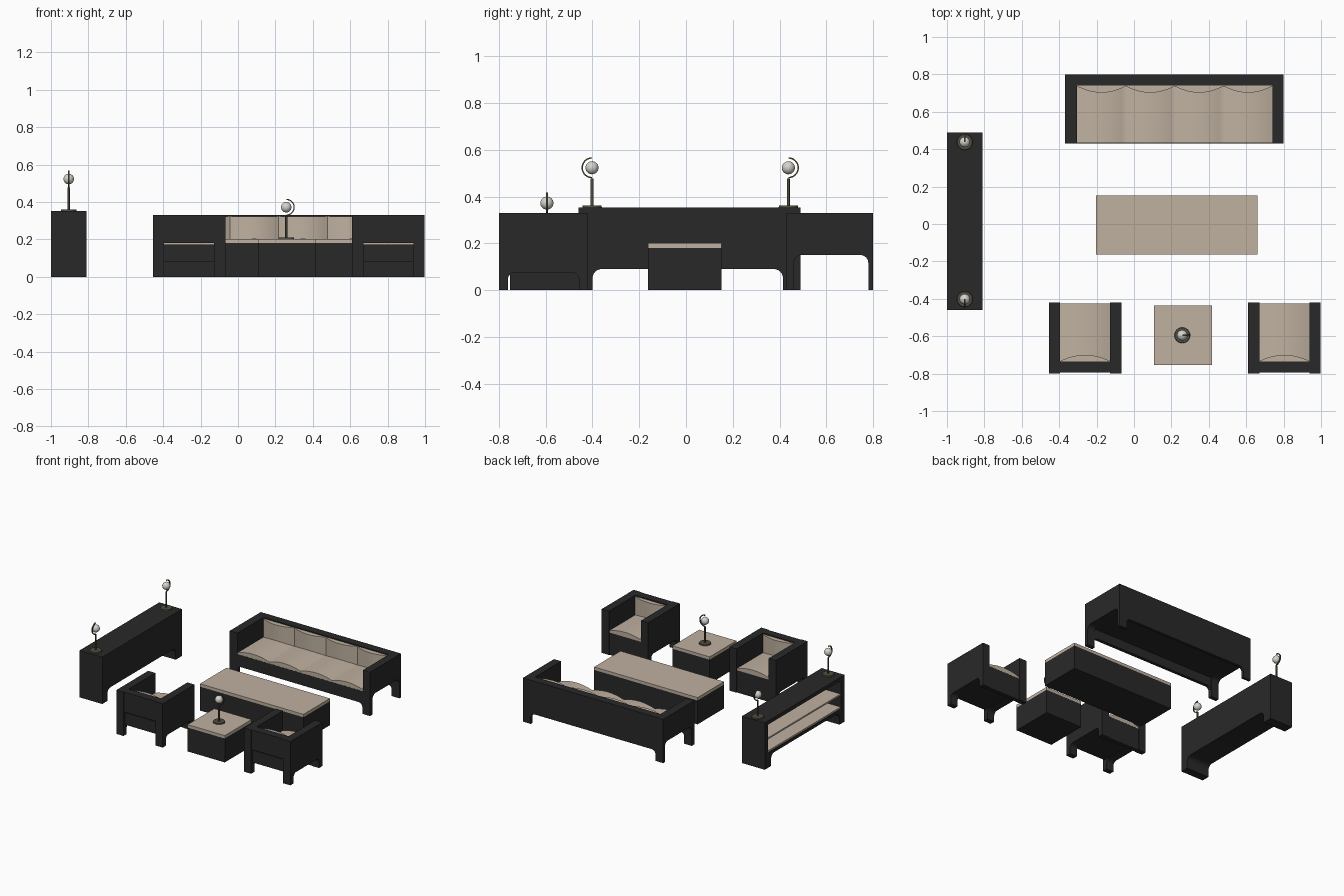
import bpy, bmesh, math
from mathutils import Vector

if "Cube" in bpy.data.objects:
    bpy.data.objects.remove(bpy.data.objects["Cube"])


def material(name, rgb):
    m = bpy.data.materials.new(name)
    m.diffuse_color = (*rgb, 1)
    m.use_nodes = True
    m.node_tree.nodes["Principled BSDF"].inputs["Base Color"].default_value = m.diffuse_color
    return m


DARK = material("charcoal", (0.022, 0.022, 0.022))
BEIGE = material("beige", (0.52, 0.44, 0.35))
METAL = material("bronze", (0.085, 0.075, 0.05))
GLASS = material("pale_glass", (0.66, 0.65, 0.6))


def finish(bm, name, mat, smooth=False):
    bmesh.ops.recalc_face_normals(bm, faces=bm.faces)
    me = bpy.data.meshes.new(name)
    bm.to_mesh(me)
    bm.free()
    me.materials.append(mat)
    ob = bpy.data.objects.new(name, me)
    bpy.context.collection.objects.link(ob)
    if smooth:
        bpy.ops.object.select_all(action='DESELECT')
        ob.select_set(True)
        bpy.context.view_layer.objects.active = ob
        bpy.ops.object.shade_smooth_by_angle(angle=math.radians(35))
    return ob


def prism(name, pts, axis, a, b, mat, smooth=True):
    """Extrude a 2D outline along an axis from a to b."""
    place = {'x': lambda u, v, w: (w, u, v),
             'y': lambda u, v, w: (u, w, v),
             'z': lambda u, v, w: (u, v, w)}[axis]
    bm = bmesh.new()
    face = bm.faces.new([bm.verts.new(place(u, v, a)) for u, v in pts])
    ext = bmesh.ops.extrude_face_region(bm, geom=[face])
    move = Vector(place(0, 0, b - a))
    bmesh.ops.translate(bm, vec=move,
                        verts=[g for g in ext['geom'] if isinstance(g, bmesh.types.BMVert)])
    return finish(bm, name, mat, smooth)


def box(name, x0, x1, y0, y1, z0, z1, mat):
    return prism(name, [(x0, y0), (x1, y0), (x1, y1), (x0, y1)], 'z', z0, z1, mat, False)


def arch(u0, u1, top, leg0, leg1, rise, r):
    """Outline of a panel standing on two legs, with rounded inner corners."""
    pts = [(u0, 0), (u0 + leg0, 0)]
    for cx, start in ((u0 + leg0 + r, 180), (u1 - leg1 - r, 90)):
        for i in range(7):
            t = math.radians(start - 15 * i)
            pts.append((cx + r * math.cos(t), rise - r + r * math.sin(t)))
    return pts + [(u1 - leg1, 0), (u1, 0), (u1, top), (u0, top)]


def scallop(u0, u1, n, flat, edge, bulge):
    """Outline with one straight side and n soft bulges on the other."""
    pts, k = [(u0, flat), (u1, flat)], 12
    for i in range(n * k, -1, -1):
        t = i / k
        pts.append((u0 + (u1 - u0) * t / n, edge + bulge * (1 - (2 * (t % 1) - 1) ** 2)))
    return pts


# Sofa, facing the front
prism("sofa_back", arch(-0.37, 0.80, 0.33, 0.065, 0.065, 0.08, 0.03), 'y', 0.78, 0.80, DARK)
box("sofa_back_padding", -0.305, 0.74, 0.74, 0.78, 0.15, 0.33, DARK)
for x0, x1 in ((-0.37, -0.305), (0.74, 0.80)):
    prism("sofa_arm", arch(0.43, 0.80, 0.33, 0.03, 0.02, 0.15, 0.035), 'x', x0, x1, DARK)
prism("sofa_front", arch(-0.37, 0.80, 0.17, 0.065, 0.065, 0.08, 0.03), 'y', 0.431, 0.455, DARK)
box("sofa_base", -0.305, 0.74, 0.455, 0.78, 0.15, 0.17, DARK)
prism("sofa_seat_cushions", scallop(-0.305, 0.74, 4, 0.165, 0.182, 0.022), 'y', 0.432, 0.74, BEIGE)
prism("sofa_back_cushions", scallop(-0.305, 0.74, 4, 0.742, 0.737, -0.035), 'z', 0.18, 0.322, BEIGE)

# Two armchairs, facing the sofa
for x0 in (-0.455, 0.61):
    x1 = x0 + 0.387
    i0, i1 = x0 + 0.06, x1 - 0.06
    for a, b in ((x0, i0), (i1, x1)):
        prism("chair_arm", arch(-0.80, -0.42, 0.33, 0.038, 0.038, 0.075, 0.03), 'x', a, b, DARK)
    box("chair_back", i0, i1, -0.795, -0.735, 0.18, 0.33, DARK)
    box("chair_front", i0, i1, -0.455, -0.425, 0.0, 0.172, DARK)
    box("chair_base", i0, i1, -0.785, -0.455, 0.08, 0.172, DARK)
    prism("chair_seat_cushion", scallop(i0, i1, 1, 0.168, 0.182, 0.022), 'y', -0.737, -0.424, BEIGE)
    prism("chair_back_cushion", scallop(i0, i1, 1, -0.737, -0.733, 0.033), 'z', 0.18, 0.322, BEIGE)

# Coffee table and end table
for name, x0, x1, y0, y1 in (("coffee_table", -0.203, 0.66, -0.163, 0.152),
                             ("end_table", 0.107, 0.417, -0.753, -0.435)):
    box(name + "_base", x0, x1, y0, y1, 0, 0.18, DARK)
    box(name + "_top", x0, x1, y0, y1, 0.18, 0.202, BEIGE)

# Console: arched panel with an open shelf side facing outwards
prism("console_panel", arch(-0.46, 0.49, 0.353, 0.06, 0.075, 0.09, 0.04), 'x', -0.835, -0.81, DARK)
prism("console_lower_frame", arch(-0.46, 0.49, 0.112, 0.06, 0.075, 0.09, 0.04), 'x', -1.0, -0.835, DARK)
box("console_top", -1.0, -0.835, -0.46, 0.49, 0.325, 0.353, DARK)
for y0, y1 in ((-0.46, -0.42), (0.45, 0.49)):
    box("console_end", -1.0, -0.835, y0, y1, 0.112, 0.325, DARK)
for z in (0.112, 0.21):
    box("console_shelf", -0.995, -0.835, -0.42, 0.45, z, z + 0.012, BEIGE)


def lamp(x, y, z, direction):
    """Globe lamp with a half ring curving towards the given direction."""
    bm = bmesh.new()
    bmesh.ops.create_cone(bm, cap_ends=True, segments=32, radius1=0.042, radius2=0.04, depth=0.008)
    bmesh.ops.translate(bm, vec=(x, y, z + 0.004), verts=bm.verts)
    finish(bm, "lamp_foot", METAL, True)
    bm = bmesh.new()
    bmesh.ops.create_cone(bm, cap_ends=True, segments=12, radius1=0.006, radius2=0.006, depth=0.12)
    bmesh.ops.translate(bm, vec=(x, y, z + 0.064), verts=bm.verts)
    finish(bm, "lamp_pole", METAL, True)
    bm = bmesh.new()
    bmesh.ops.create_uvsphere(bm, u_segments=24, v_segments=16, radius=0.028)
    bmesh.ops.translate(bm, vec=(x, y, z + 0.17), verts=bm.verts)
    finish(bm, "lamp_globe", GLASS, True)
    # half ring: square section swept round the globe
    d, side = Vector(direction), Vector((-direction[1], direction[0], 0)) * 0.004
    centre, up = Vector((x, y, z + 0.17)), Vector((0, 0, 1))
    bm = bmesh.new()
    rings = []
    for i in range(25):
        t = -math.pi / 2 + math.pi * i / 24
        out = d * math.cos(t) + up * math.sin(t)
        rings.append([bm.verts.new(centre + out * r + side * s)
                      for r, s in ((0.039, -1), (0.045, -1), (0.045, 1), (0.039, 1))])
    for p, q in zip(rings, rings[1:]):
        for j in range(4):
            k = (j + 1) % 4
            bm.faces.new((p[j], p[k], q[k], q[j]))
    bm.faces.new(rings[0])
    bm.faces.new(rings[-1])
    finish(bm, "lamp_ring", METAL, True)


lamp(-0.905, 0.438, 0.353, (0, 1, 0))
lamp(-0.905, -0.402, 0.353, (0, -1, 0))
lamp(0.258, -0.595, 0.202, (1, 0, 0))
